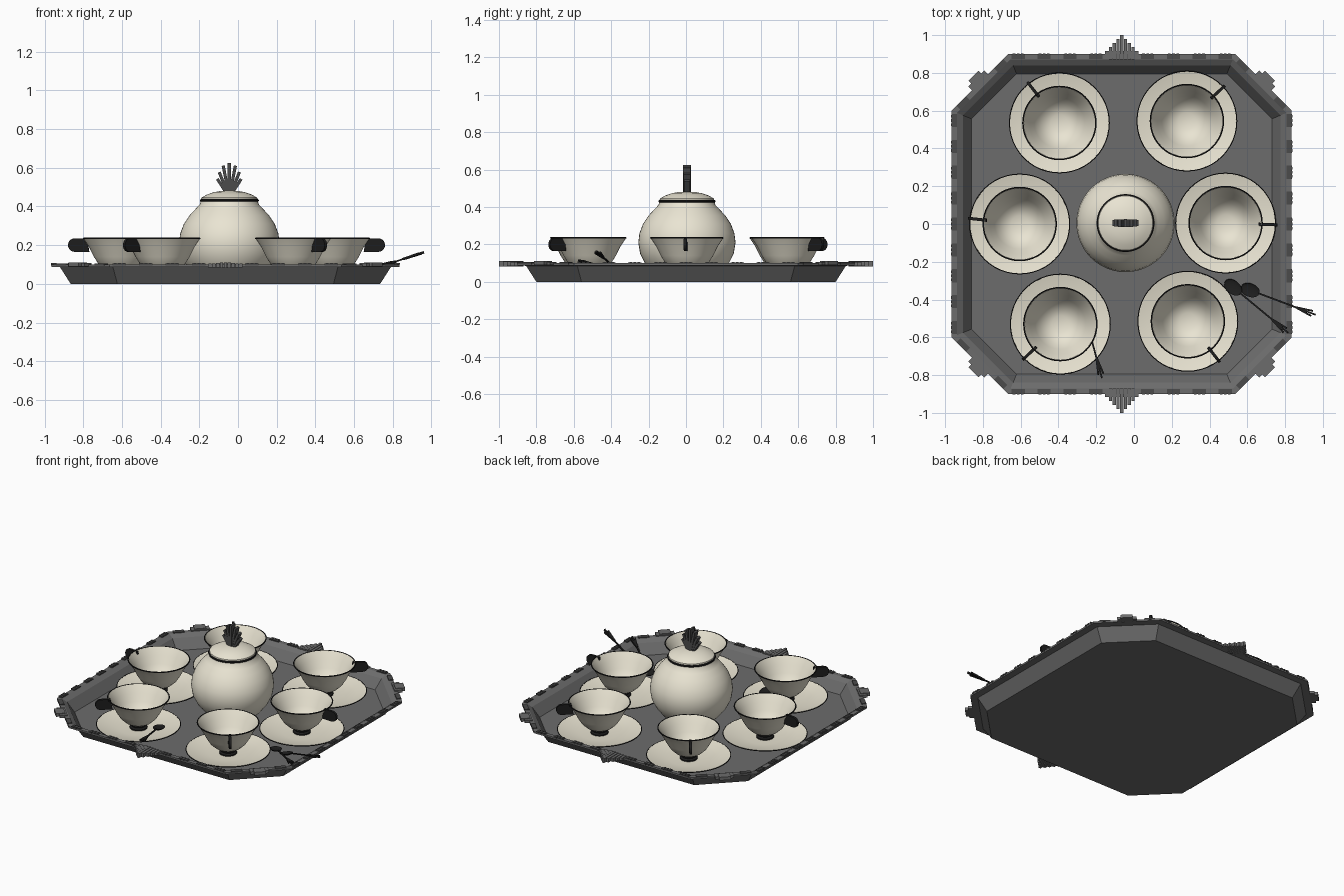
import bpy, bmesh, math
from mathutils import Matrix, Vector

if "Cube" in bpy.data.objects:
    bpy.data.objects.remove(bpy.data.objects["Cube"])

def material(name, rgb):
    m = bpy.data.materials.new(name)
    m.diffuse_color = (*rgb, 1)
    m.use_nodes = True
    m.node_tree.nodes["Principled BSDF"].inputs["Base Color"].default_value = m.diffuse_color
    return m

CREAM = material("cream_china", (0.82, 0.78, 0.65))
BLACK = material("black_enamel", (0.012, 0.012, 0.012))
STEEL = material("dark_metal", (0.15, 0.15, 0.15))
TRIM = material("trim_metal", (0.07, 0.07, 0.07))

def finish(bm, name, mat, smooth=None):
    bmesh.ops.recalc_face_normals(bm, faces=bm.faces)
    me = bpy.data.meshes.new(name)
    bm.to_mesh(me)
    bm.free()
    me.materials.append(mat)
    if smooth:
        me.shade_smooth()
        me.set_sharp_from_angle(angle=math.radians(smooth))
    ob = bpy.data.objects.new(name, me)
    bpy.context.collection.objects.link(ob)
    return ob

def box(bm, center, size, pre=Matrix()):
    m = pre @ Matrix.Translation(center) @ Matrix.Diagonal((*size, 1))
    bmesh.ops.create_cube(bm, size=1, matrix=m)

def lathe(name, profile, mat, loc, steps=48, closed=False):
    bm = bmesh.new()
    vs = [bm.verts.new((r, 0, z)) for r, z in profile]
    pairs = list(zip(vs, vs[1:])) + ([(vs[-1], vs[0])] if closed else [])
    edges = [bm.edges.new(p) for p in pairs]
    bmesh.ops.spin(bm, geom=vs + edges, cent=(0, 0, 0), axis=(0, 0, 1),
                   angle=2 * math.pi, steps=steps, use_duplicate=False)
    bmesh.ops.remove_doubles(bm, verts=bm.verts, dist=1e-5)
    ob = finish(bm, name, mat, 35)
    ob.location = loc
    return ob

def ring(name, r, z, w, loc):
    prof = [(r + w * math.cos(a), z + w * math.sin(a))
            for a in [i * math.pi / 4 for i in range(8)]]
    return lathe(name, prof, BLACK, loc, closed=True)

CX = -0.065

# tray: chamfered square sections lofted up the outside and down the inside
def octagon(bm, h, z):
    k = 0.6 - 0.414 * (0.9 - h)
    pts = [(h, -k), (h, k), (k, h), (-k, h), (-h, k), (-h, -k), (-k, -h), (k, -h)]
    return [bm.verts.new((x + CX, y, z)) for x, y in pts]

bm = bmesh.new()
loops = [octagon(bm, h, z) for h, z in
         [(0.8, 0), (0.855, 0.086), (0.9, 0.088), (0.9, 0.1),
          (0.872, 0.1), (0.84, 0.08), (0.795, 0.014)]]
bm.faces.new(loops[0])
bm.faces.new(loops[-1])
for a, b in zip(loops, loops[1:]):
    for i in range(8):
        j = (i + 1) % 8
        bm.faces.new((a[i], a[j], b[j], b[i]))
finish(bm, "tray", STEEL)

# rim trim: groups of ribs repeated round all eight sides
bm = bmesh.new()
base = Matrix.Translation((CX, 0, 0))
for q in range(4):
    side = base @ Matrix.Rotation(q * math.pi / 2, 4, 'Z')
    for n in range(-4, 5):
        y = n * 0.137
        box(bm, (0.887, y, 0.1), (0.028, 0.07, 0.008), side)
        for k in (-1, 0, 1):
            box(bm, (0.888, y + k * 0.022, 0.103), (0.03, 0.014, 0.008), side)
    diag = base @ Matrix.Rotation((q + 0.5) * math.pi / 2, 4, 'Z')
    for y in (-0.14, 0.14):
        box(bm, (1.047, y, 0.1), (0.03, 0.07, 0.012), diag)
finish(bm, "rim_trim", TRIM)

# stepped ornaments: large on front and back, small on the corners
bm = bmesh.new()
for s in (1, -1):
    side = base @ Matrix.Rotation(s * math.pi / 2, 4, 'Z')
    for n in range(-4, 5):
        out = 1.0 - 0.021 * abs(n)
        box(bm, ((0.87 + out) / 2, n * 0.02, 0.096),
            (out - 0.87, 0.017, 0.03 - 0.003 * abs(n)), side)
    box(bm, (0.895, 0, 0.094), (0.04, 0.178, 0.018), side)
for q in range(4):
    diag = base @ Matrix.Rotation((q + 0.5) * math.pi / 2, 4, 'Z')
    box(bm, (1.065, 0, 0.098), (0.05, 0.12, 0.018), diag)
    box(bm, (1.08, 0, 0.1), (0.06, 0.075, 0.022), diag)
finish(bm, "rim_ornaments", STEEL)

# cup handle: thin rounded tab
def cup_handle(name, loc, ang):
    bm = bmesh.new()
    pts = [(0.178, 0.235), (0.235, 0.235)]
    pts += [(0.24 + 0.035 * math.cos(a), 0.2 + 0.035 * math.sin(a))
            for a in [math.pi / 2 - i * math.pi / 10 for i in range(1, 10)]]
    pts += [(0.235, 0.165), (0.165, 0.165)]
    f = bm.faces.new([bm.verts.new((x, -0.008, z)) for x, z in pts])
    new = bmesh.ops.extrude_face_region(bm, geom=[f])["geom"]
    bmesh.ops.translate(bm, vec=(0, 0.016, 0),
                        verts=[v for v in new if isinstance(v, bmesh.types.BMVert)])
    ob = finish(bm, name, BLACK, 35)
    ob.location = loc
    ob.rotation_euler.z = math.radians(ang)

# six cups with saucers
CUP = [(0, 0.055), (0.052, 0.055), (0.085, 0.072), (0.115, 0.1), (0.14, 0.14),
       (0.165, 0.19), (0.195, 0.235), (0.189, 0.236), (0.158, 0.19),
       (0.133, 0.142), (0.108, 0.106), (0.078, 0.08), (0.045, 0.066), (0, 0.063)]
SAUCER = [(0, 0.016), (0.12, 0.016), (0.2, 0.027), (0.265, 0.045),
          (0.263, 0.05), (0.2, 0.034), (0.12, 0.024), (0, 0.024)]
FOOT = [(0, 0.024), (0.055, 0.024), (0.055, 0.032), (0.045, 0.04), (0.052, 0.058), (0, 0.058)]
SPOTS = [(-0.395, 0.535, 128), (0.28, 0.545, 43), (0.485, 0.005, -2),
         (0.285, -0.515, -52), (-0.39, -0.53, 223.5), (-0.605, 0, 173.6)]
for i, (x, y, ang) in enumerate(SPOTS, 1):
    loc = (x, y, 0)
    lathe(f"saucer_{i}", SAUCER, CREAM, loc)
    ring(f"saucer_edge_{i}", 0.264, 0.048, 0.003, loc)
    lathe(f"cup_{i}", CUP, CREAM, loc)
    lathe(f"cup_foot_{i}", FOOT, BLACK, loc)
    ring(f"cup_rim_{i}", 0.193, 0.235, 0.004, loc)
    cup_handle(f"cup_handle_{i}", loc, ang)

# sugar pot with lid
POT = (-0.045, 0.005, 0)
lathe("pot_body", [(0, 0.014), (0.15, 0.014), (0.185, 0.05), (0.225, 0.1), (0.25, 0.15),
                   (0.26, 0.21), (0.254, 0.26), (0.235, 0.31), (0.205, 0.355),
                   (0.172, 0.39), (0.152, 0.412), (0.147, 0.43), (0, 0.43)], CREAM, POT)
ring("pot_ring", 0.146, 0.431, 0.007, POT)
lathe("pot_lid", [(0, 0.432), (0.146, 0.436), (0.144, 0.446), (0.115, 0.462),
                  (0.08, 0.474), (0.04, 0.481), (0, 0.483)], CREAM, POT)

# finial: fan of bars
bm = bmesh.new()
for n in range(-3, 4):
    h = (0.15, 0.14, 0.115, 0.09)[abs(n)]
    tilt = Matrix.Translation((POT[0], POT[1], 0.475)) @ Matrix.Rotation(math.radians(n * 11), 4, 'Y')
    box(bm, (n * 0.005, 0, h / 2), (0.016, 0.044 - 0.004 * abs(n), h), tilt)
finish(bm, "lid_finial", TRIM)

# spoons: hollow oval bowl, tapered stem, three-bar fan at the end
def spoon(name, bowl, tip):
    bowl, tip = Vector(bowl), Vector(tip)
    d = tip - bowl
    L = d.length
    bm = bmesh.new()
    bmesh.ops.create_uvsphere(bm, u_segments=20, v_segments=10, radius=1)
    for v in bm.verts:
        x, y, z = v.co
        v.co = (0.055 * x, 0.036 * y, 0.016 * (z if z < 0 else -0.7 * z))
    box(bm, (0.05 + (L - 0.05) / 2, 0, 0), (L - 0.05, 0.009, 0.007))
    for n, w in ((-1, 0.10), (1, 0.10), (0, 0.09)):
        m = Matrix.Translation((L - 0.12, 0, 0)) @ Matrix.Rotation(n * 0.14, 4, 'Z')
        box(bm, (w / 2 + (0.03 if n == 0 else 0), 0, 0), (w, 0.009, 0.012), m)
    ob = finish(bm, name, BLACK, 40)
    ob.location = bowl
    ob.rotation_euler = (0, -math.asin(d.z / L), math.atan2(d.y, d.x))

spoon("spoon_1", (0.615, -0.35, 0.05), (0.96, -0.48, 0.163))
spoon("spoon_2", (0.525, -0.335, 0.05), (0.815, -0.575, 0.115))
spoon("spoon_3", (-0.255, -0.5, 0.053), (-0.17, -0.815, 0.095))
